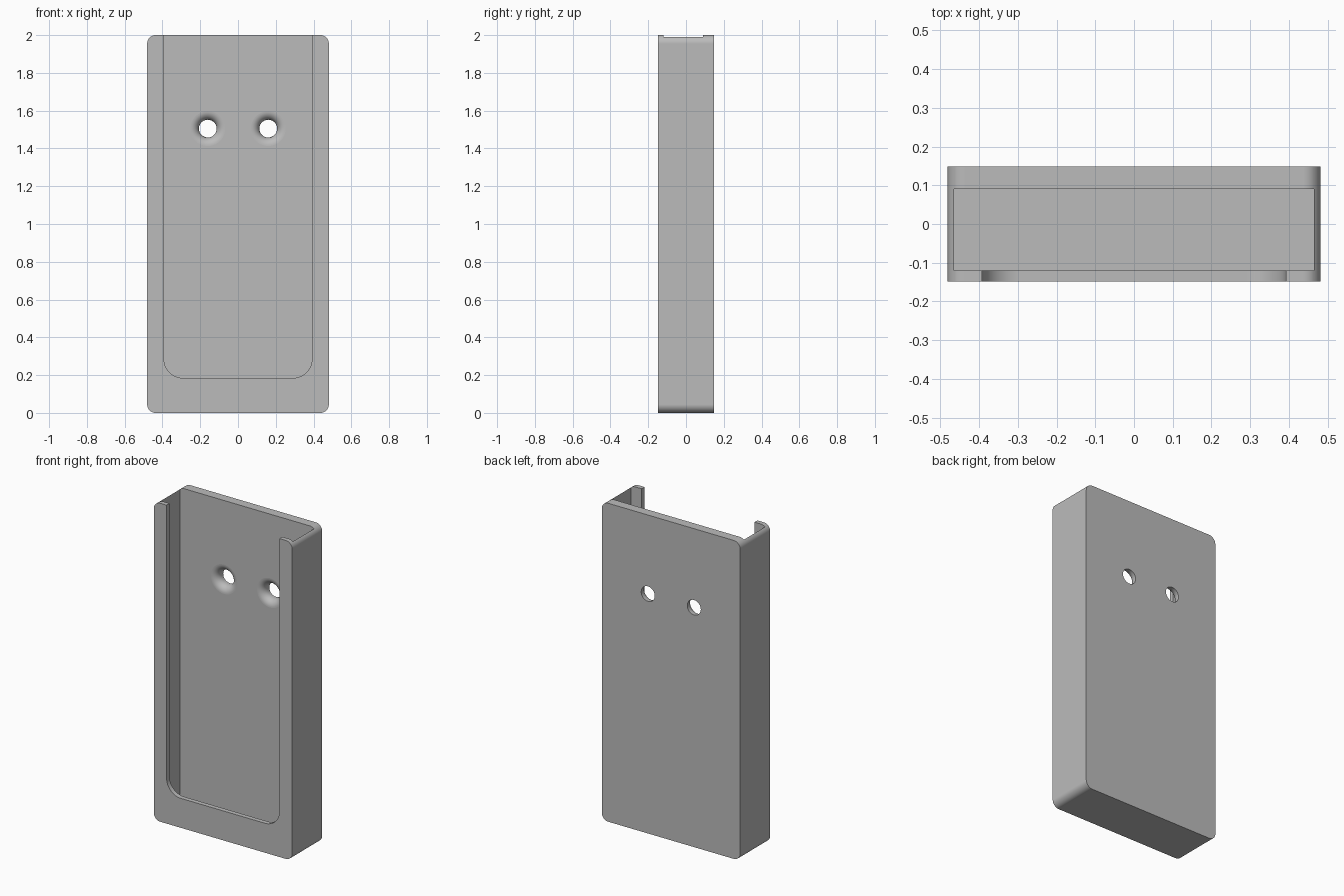
import bpy, bmesh, math
from mathutils import Matrix, Vector

cube = bpy.data.objects.get("Cube")
if cube:
    bpy.data.objects.remove(cube, do_unlink=True)

WIDTH, DEPTH, HEIGHT = 0.962, 0.298, 2.0
CAVITY_FRONT, CAVITY_BACK = -0.12, 0.09

grey = bpy.data.materials.new("plain grey")
grey.use_nodes = True
grey.diffuse_color = (0.5, 0.5, 0.5, 1)
grey.node_tree.nodes["Principled BSDF"].inputs["Base Color"].default_value = (0.5, 0.5, 0.5, 1)


def finish(name, bm):
    bmesh.ops.recalc_face_normals(bm, faces=bm.faces)
    mesh = bpy.data.meshes.new(name)
    bm.to_mesh(mesh)
    bm.free()
    mesh.materials.append(grey)
    obj = bpy.data.objects.new(name, mesh)
    bpy.context.collection.objects.link(obj)
    return obj


def slab(name, x, y0, y1, z0, z1, radius=0.0):
    """Box whose corners, seen from the front, are rounded."""
    bm = bmesh.new()
    bmesh.ops.create_cube(bm, size=1)
    bm.transform(Matrix.Translation((0, (y0 + y1) / 2, (z0 + z1) / 2))
                 @ Matrix.Diagonal((2 * x, y1 - y0, z1 - z0, 1)))
    if radius:
        edges = [e for e in bm.edges
                 if abs(e.verts[0].co.y - e.verts[1].co.y) > 0.01]
        bmesh.ops.bevel(bm, geom=edges, offset=radius, segments=12,
                        profile=0.5, affect='EDGES')
    return finish(name, bm)


def flared_hole(name, x, z, radius, flare):
    """Round cutter that widens in a quarter arc towards the cavity."""
    profile = [(0, 0.3), (radius, 0.3)]
    for i in range(11):
        a = math.radians(9 * i)
        profile.append((radius + flare * (1 - math.cos(a)),
                        CAVITY_BACK + flare * (1 - math.sin(a))))
    profile += [(radius + flare, CAVITY_BACK - 0.03), (0, CAVITY_BACK - 0.03)]
    bm = bmesh.new()
    verts = [bm.verts.new((r, y, 0)) for r, y in profile]
    edges = [bm.edges.new(pair) for pair in zip(verts, verts[1:])]
    bmesh.ops.spin(bm, geom=verts + edges, cent=(0, 0, 0), axis=(0, 1, 0),
                   angle=math.tau, steps=48, use_duplicate=False)
    bmesh.ops.remove_doubles(bm, verts=bm.verts, dist=0.0001)
    bm.transform(Matrix.Translation(Vector((x, 0, z))))
    return finish(name, bm)


# Outer body
holder = slab("holder_body", WIDTH / 2, -DEPTH / 2, DEPTH / 2, 0, HEIGHT, 0.045)

# Open-topped pocket, front window and the two mounting holes
cutters = [
    slab("pocket_cutter", 0.465, CAVITY_FRONT, CAVITY_BACK, 0.02, 2.3),
    slab("window_cutter", 0.392, -0.3, 0.0, 0.185, 2.3, 0.1),
]
for side, x in (("left", 0.16), ("right", -0.16)):
    cutters.append(flared_hole(side + "_hole_cutter", x, 1.505, 0.047, 0.045))

for cutter in cutters:
    cut = holder.modifiers.new(cutter.name, 'BOOLEAN')
    cut.operation = 'DIFFERENCE'
    cut.solver = 'EXACT'
    cut.object = cutter

# Bake the cuts, then drop the cutters
bpy.context.view_layer.update()
graph = bpy.context.evaluated_depsgraph_get()
holder_mesh = bpy.data.meshes.new_from_object(holder.evaluated_get(graph))
holder.modifiers.clear()
holder.data = holder_mesh
for cutter in cutters:
    bpy.data.objects.remove(cutter, do_unlink=True)

# Smooth the rounded corners and flares, keep the flats crisp
for other in bpy.context.selected_objects:
    other.select_set(False)
holder.select_set(True)
bpy.context.view_layer.objects.active = holder
bpy.ops.object.shade_smooth_by_angle(angle=math.radians(30))
weighted = holder.modifiers.new("flat_normals", 'WEIGHTED_NORMAL')
weighted.keep_sharp = True
